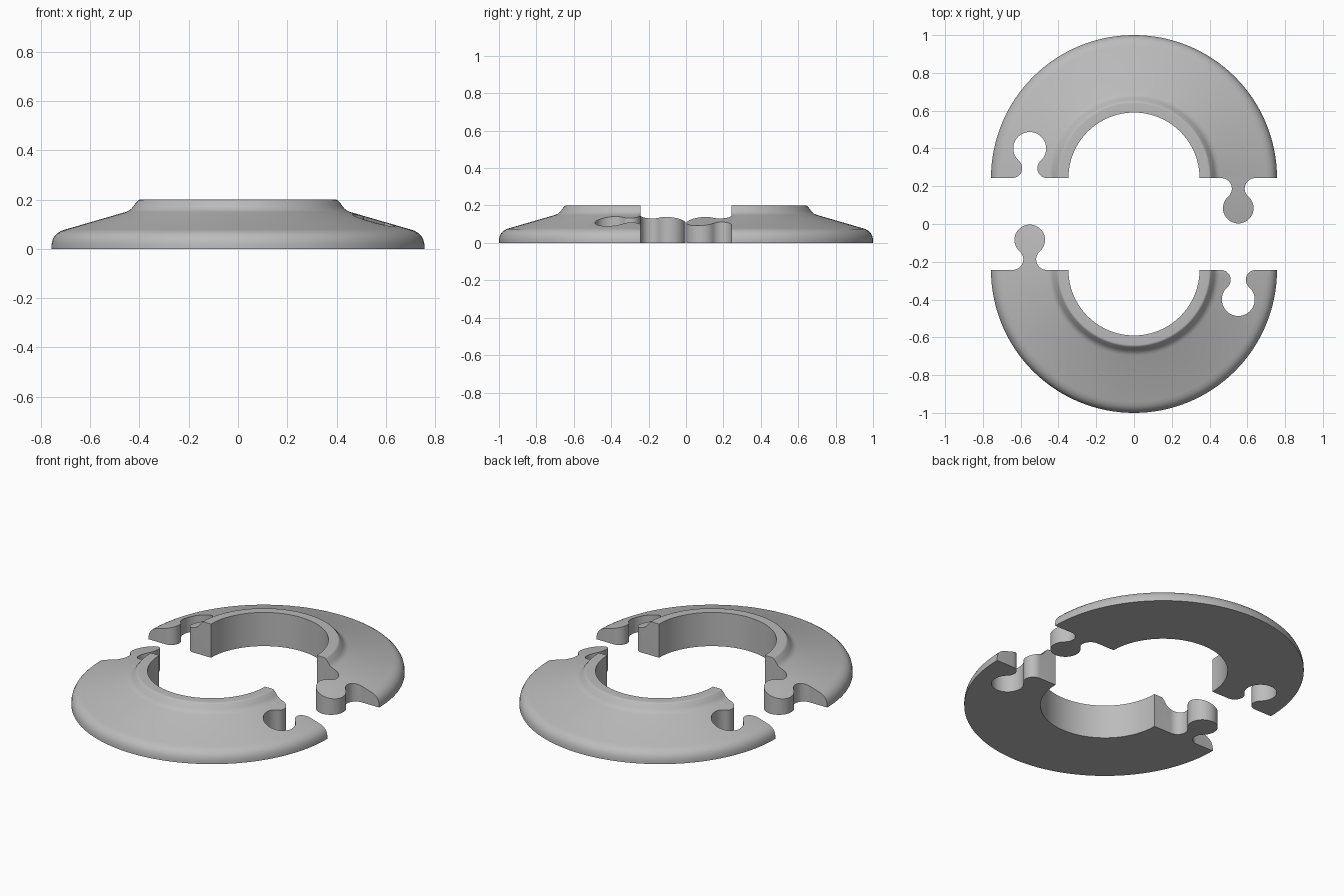
import bpy, bmesh, math

if "Cube" in bpy.data.objects:
    bpy.data.objects.remove(bpy.data.objects["Cube"])

R_OUT, GAP = 0.757, 0.243
LOCK_X = 0.552
SEGMENTS = 128

grey = bpy.data.materials.new("plain_grey")
grey.diffuse_color = (0.5, 0.5, 0.5, 1)
grey.use_nodes = True
grey.node_tree.nodes["Principled BSDF"].inputs["Base Color"].default_value = grey.diffuse_color


def arc(cx, cy, r, a0, a1, n):
    return [(cx + r * math.cos(a0 + (a1 - a0) * i / n),
             cy + r * math.sin(a0 + (a1 - a0) * i / n)) for i in range(n + 1)]


def lock(x, knob_r, neck, depth, sign):
    """Jigsaw outline: a knob joined to the cut line by tangent fillets."""
    b = neck - depth - knob_r
    r = -b - math.sqrt(b * b - (neck ** 2 + depth ** 2 - knob_r ** 2))
    a = math.atan2(depth - r, neck + r)
    left = arc(-neck - r, r, r, -math.pi / 2, a, 14)
    knob = arc(0, depth, knob_r, a + math.pi, -a, 40)
    right = [(-px, py) for px, py in reversed(left)]
    return [(x + px, sign * py) for px, py in left + knob[1:-1] + right]


def mesh_object(name, bm):
    bmesh.ops.recalc_face_normals(bm, faces=bm.faces)
    me = bpy.data.meshes.new(name)
    bm.to_mesh(me)
    bm.free()
    me.materials.append(grey)
    ob = bpy.data.objects.new(name, me)
    bpy.context.collection.objects.link(ob)
    return ob


# Ring cross-section: bore, flat collar, concave foot, cone, rounded rim
profile = [(0.347, 0), (0.347, 0.2)]
profile += arc(0.396, 0.185, 0.015, math.pi / 2, math.radians(30), 4)
profile += [(0.417, 0.184), (0.424, 0.174), (0.432, 0.164), (0.442, 0.156), (0.455, 0.150)]
profile += [(0.70, 0.079), (0.718, 0.073), (0.733, 0.064), (0.745, 0.052),
            (0.753, 0.037), (R_OUT, 0.018), (R_OUT, 0)]


def full_ring(name):
    bm = bmesh.new()
    rings = []
    for i in range(SEGMENTS):
        t = 2 * math.pi * i / SEGMENTS
        rings.append([bm.verts.new((r * math.cos(t), r * math.sin(t), z)) for r, z in profile])
    n = len(profile)
    for i in range(SEGMENTS):
        a, b = rings[i], rings[(i + 1) % SEGMENTS]
        for j in range(n):
            k = (j + 1) % n
            bm.faces.new((a[j], a[k], b[k], b[j]))
    return mesh_object(name, bm)


# Half-plane outline with a socket on the left and a tab on the right
outline = [(-1, 0)]
outline += lock(-LOCK_X, 0.087, 0.040, 0.157, 1)
outline += lock(LOCK_X, 0.081, 0.034, 0.159, -1)
outline += [(1, 0), (1, 1), (-1, 1)]


def half_cutter():
    bm = bmesh.new()
    face = bm.faces.new([bm.verts.new((x, y, -0.1)) for x, y in outline])
    ext = bmesh.ops.extrude_face_region(bm, geom=[face])
    top = [v for v in ext["geom"] if isinstance(v, bmesh.types.BMVert)]
    bmesh.ops.translate(bm, verts=top, vec=(0, 0, 0.5))
    ob = mesh_object("cutter", bm)
    ob.hide_render = True
    return ob


# Back half: ring trimmed to the outline
back = full_ring("back_half_ring")
cutter = half_cutter()
mod = back.modifiers.new("trim", "BOOLEAN")
mod.operation, mod.solver, mod.object = "INTERSECT", "EXACT", cutter
bpy.context.view_layer.objects.active = back
back.select_set(True)
bpy.ops.object.modifier_apply(modifier="trim")
bpy.data.objects.remove(cutter)
bpy.ops.object.shade_smooth_by_angle(angle=math.radians(30))
back.location.y = GAP

# Front half: same piece turned half a revolution
front = back.copy()
front.data = back.data.copy()
front.name = "front_half_ring"
front.location.y = -GAP
front.rotation_euler.z = math.pi
bpy.context.collection.objects.link(front)
